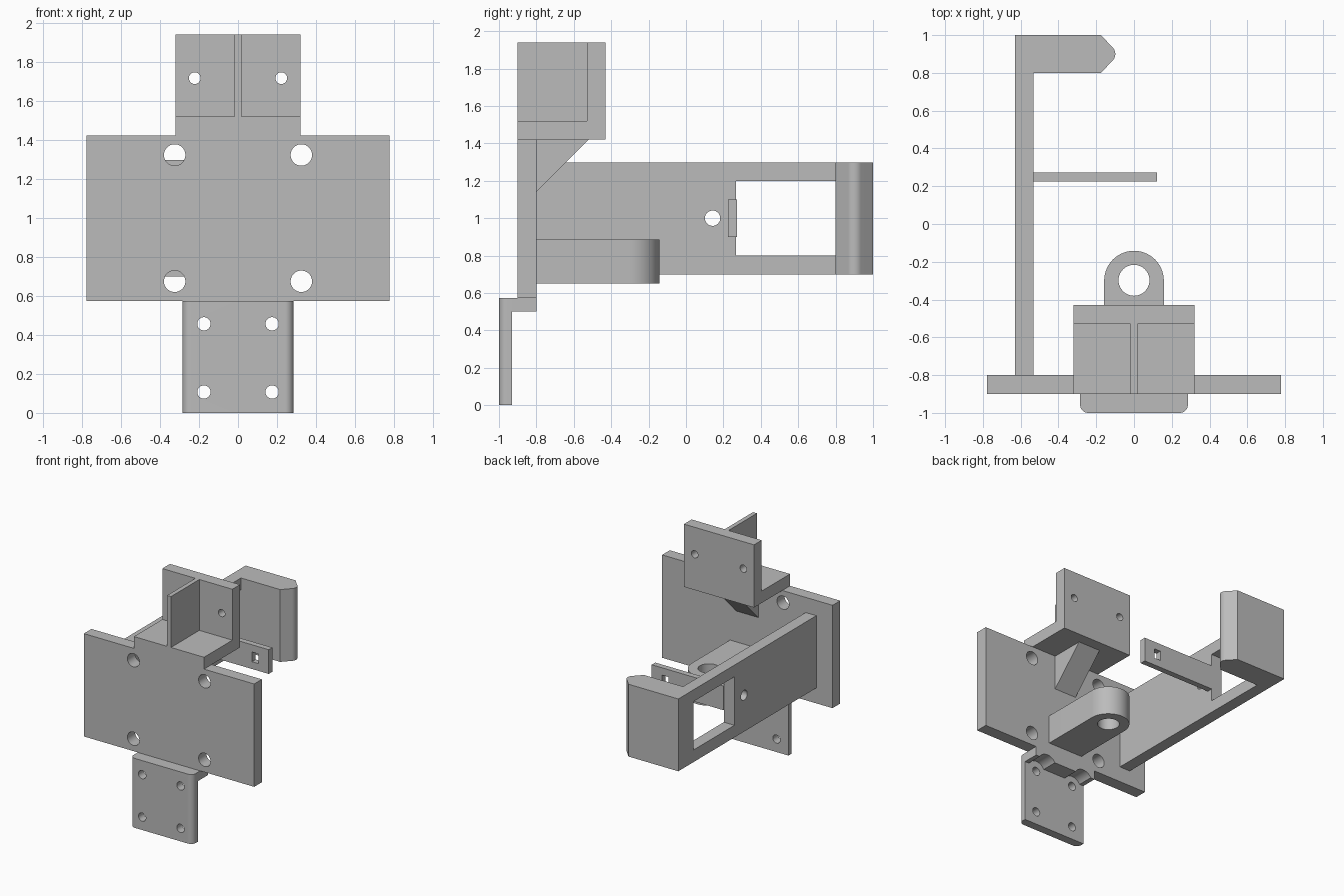
import bpy, bmesh
from math import pi, sin, cos, radians
from mathutils import Vector

old = bpy.data.objects.get("Cube")
if old:
    bpy.data.objects.remove(old, do_unlink=True)

grey = bpy.data.materials.new("plain grey")
grey.use_nodes = True
grey.diffuse_color = (0.5, 0.5, 0.5, 1)
grey.node_tree.nodes["Principled BSDF"].inputs["Base Color"].default_value = (0.5, 0.5, 0.5, 1)


def arc(cx, cy, r, start, end, steps=12):
    """Points along an arc, angles in degrees."""
    angles = [radians(start + (end - start) * i / steps) for i in range(steps + 1)]
    return [(cx + r * cos(a), cy + r * sin(a)) for a in angles]


def rect(a0, a1, b0, b1):
    return [(a0, b0), (a1, b0), (a1, b1), (a0, b1)]


def circle(cx, cy, r):
    return arc(cx, cy, r, 0, 360, 40)[:-1]


def prism(name, outline, axis, lo, hi):
    """Extrude a 2D outline along an axis, keeping the other axes in x, y, z order."""
    def place(p, d):
        co = list(p)
        co.insert("xyz".index(axis), d)
        return Vector(co)
    bm = bmesh.new()
    face = bm.faces.new([bm.verts.new(place(p, lo)) for p in outline])
    new = bmesh.ops.extrude_face_region(bm, geom=[face])["geom"]
    shift = place((0, 0), hi - lo)
    bmesh.ops.translate(bm, vec=shift, verts=[v for v in new if isinstance(v, bmesh.types.BMVert)])
    bmesh.ops.recalc_face_normals(bm, faces=bm.faces)
    mesh = bpy.data.meshes.new(name)
    bm.to_mesh(mesh)
    bm.free()
    mesh.materials.append(grey)
    obj = bpy.data.objects.new(name, mesh)
    bpy.context.collection.objects.link(obj)
    return obj


def cut(obj, outlines, axis, lo, hi):
    """Cut straight holes through an object and discard the cutters."""
    bpy.context.view_layer.objects.active = obj
    for outline in outlines:
        cutter = prism("cutter", outline, axis, lo, hi)
        cutter.hide_render = True
        mod = obj.modifiers.new("hole", "BOOLEAN")
        mod.operation = "DIFFERENCE"
        mod.solver = "EXACT"
        mod.object = cutter
        bpy.ops.object.modifier_apply(modifier=mod.name)
        bpy.data.objects.remove(cutter, do_unlink=True)


# Main plate with four mounting holes
plate = prism("main_plate", rect(-0.778, 0.778, 0.573, 1.422), "y", -0.9, -0.8)
cut(plate, [circle(x, z, 0.055) for x in (-0.325, 0.325) for z in (0.675, 1.323)], "y", -1, -0.7)

# Upper bracket: floor, drilled back wall, centre rib and gusset
prism("bracket_floor", rect(-0.32, 0.32, -0.9, -0.53), "z", 1.422, 1.52)
wall = prism("bracket_wall", rect(-0.32, 0.32, 1.422, 1.94), "y", -0.53, -0.43)
cut(wall, [circle(x, 1.717, 0.03) for x in (-0.222, 0.222)], "y", -0.6, -0.3)
prism("bracket_rib", rect(-0.018, 0.018, -0.9, -0.53), "z", 1.52, 1.94)
prism("bracket_gusset", [(-0.8, 1.14), (-0.52, 1.422), (-0.8, 1.422)], "x", -0.1, 0.1)

# Lower foot: rounded front corners, four screw holes
outline = arc(-0.242, -0.957, 0.043, 180, 270) + arc(0.242, -0.957, 0.043, 270, 360)
outline += [(0.285, -0.93), (-0.285, -0.93)]
foot = prism("foot_plate", outline, "z", 0, 0.573)
cut(foot, [circle(x, z, 0.034) for x in (-0.175, 0.175) for z in (0.107, 0.457)], "y", -1.1, -0.8)

# Ledge joining foot to plate, notched above the screws
ledge = prism("foot_ledge", rect(-0.285, 0.285, 0.5, 0.573), "y", -0.93, -0.8)
cut(ledge, [circle(x, 0.457, 0.085) for x in (-0.175, 0.175)], "y", -0.95, -0.7)

# Rounded lug with a vertical hole
lug = prism("lug", [(-0.158, -0.8), (0.158, -0.8)] + arc(0, -0.3, 0.158, 0, 180, 28), "z", 0.65, 0.885)
cut(lug, [circle(0, -0.298, 0.082)], "z", 0.5, 1)

# Side arm with window and cable hole
arm = prism("side_arm", rect(-0.8, 0.8, 0.7, 1.297), "x", -0.63, -0.533)
cut(arm, [rect(0.268, 0.9, 0.8, 1.2), circle(0.142, 1, 0.041)], "x", -0.8, -0.4)

# Hook at the arm's end, blunt pointed tip
tip = arc(-0.149, 0.9, 0.05, -45, 45)
prism("arm_hook", [(-0.63, 0.8), (-0.175, 0.8)] + tip + [(-0.175, 1), (-0.63, 1)], "z", 0.7, 1.297)

# Thin cross tab with a small slot
tab = prism("cross_tab", rect(-0.533, 0.123, 0.9, 1.1), "y", 0.225, 0.272)
cut(tab, [rect(-0.03, 0.03, 0.96, 1.04)], "y", 0.1, 0.4)

# Smooth the curved walls only
for obj in bpy.context.scene.objects:
    obj.select_set(obj.type == "MESH")
bpy.context.view_layer.objects.active = plate
bpy.ops.object.shade_smooth_by_angle(angle=radians(30))
